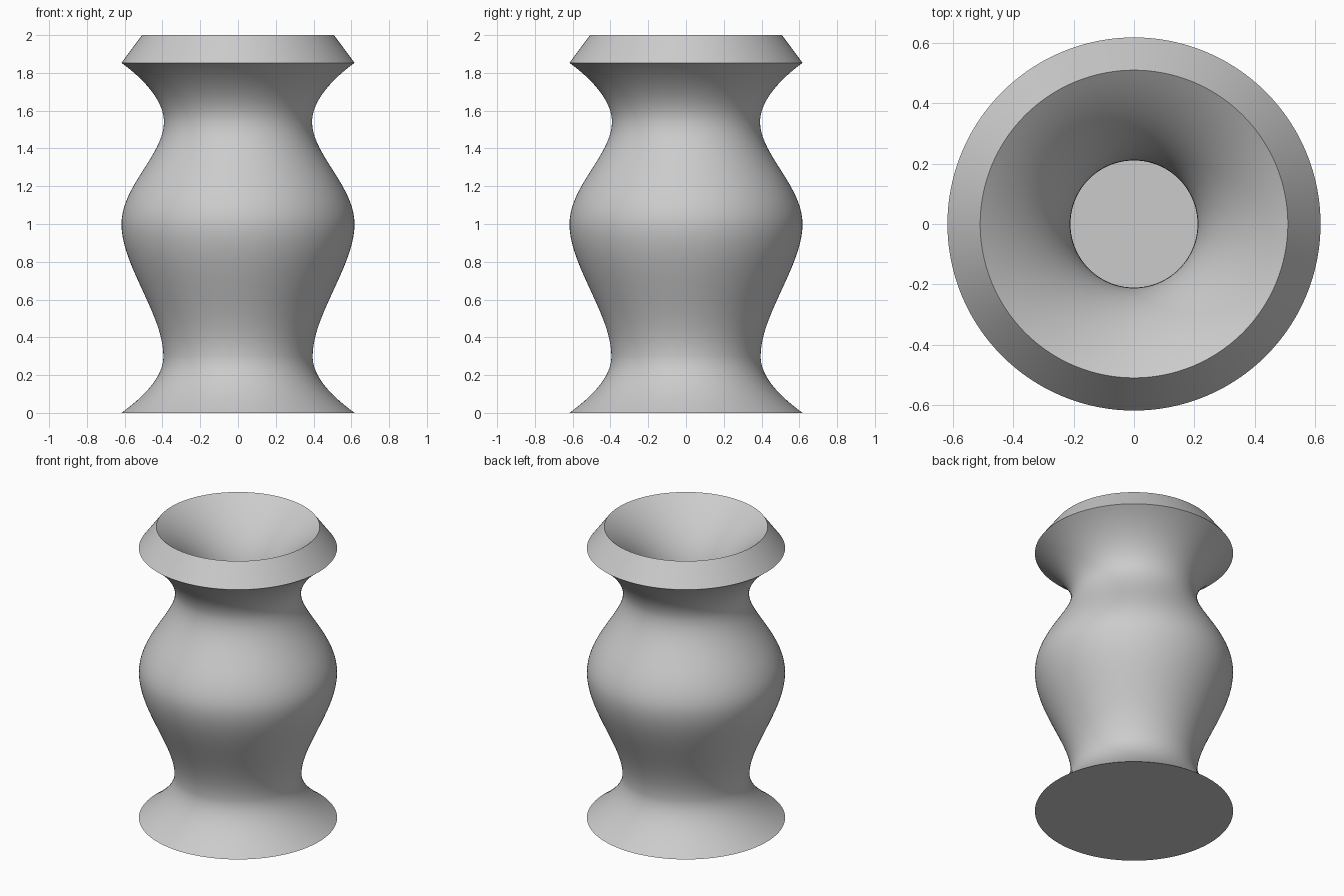
import bpy
import bmesh
import math
from mathutils import Vector
from mathutils.geometry import interpolate_bezier

cube = bpy.data.objects.get("Cube")
if cube:
    bpy.data.objects.remove(cube, do_unlink=True)

WALL = 0.182
SIDES = 128
STEPS = 20

grey = bpy.data.materials.new("plain grey")
grey.use_nodes = True
grey.diffuse_color = (0.6, 0.6, 0.6, 1)
grey.node_tree.nodes["Principled BSDF"].inputs["Base Color"].default_value = (0.6, 0.6, 0.6, 1)


def point(r, z):
    return Vector((r, 0, z))


# Outer silhouette: foot, lower neck, belly, upper neck, lip
# Each knot is (point, handle below, handle above)
knots = [
    (point(0.617, 0), None, point(0.495, 0.09)),
    (point(0.395, 0.3), point(0.395, 0.19), point(0.395, 0.52)),
    (point(0.617, 1.0), point(0.617, 0.78), point(0.617, 1.2)),
    (point(0.392, 1.54), point(0.392, 1.37), point(0.392, 1.65)),
    (point(0.617, 1.853), point(0.495, 1.765), None),
]
outer = []
for (a, _, ha), (b, hb, _) in zip(knots, knots[1:]):
    outer += interpolate_bezier(a, ha, hb, b, STEPS)[:-1]
outer.append(knots[-1][0])

# Inner wall: the outer silhouette moved inwards by the wall thickness
inner = []
for i, p in enumerate(outer):
    t = (outer[min(i + 1, len(outer) - 1)] - outer[max(i - 1, 0)]).normalized()
    q = p + Vector((-t.z, 0, t.x)) * WALL
    if q.z > WALL + 0.005:
        inner.append(q)
floor_edge = point(inner[0].x, WALL)
profile = [point(0, 0)] + outer + inner[::-1] + [floor_edge, point(0, WALL)]

# Turn the profile round the upright axis
bm = bmesh.new()
verts = [bm.verts.new(p) for p in profile]
edges = [bm.edges.new(pair) for pair in zip(verts, verts[1:])]
bmesh.ops.spin(bm, geom=verts + edges, cent=(0, 0, 0), axis=(0, 0, 1),
               angle=math.tau, steps=SIDES, use_merge=False)
bmesh.ops.remove_doubles(bm, verts=bm.verts[:], dist=0.0005)
bmesh.ops.recalc_face_normals(bm, faces=bm.faces[:])

mesh = bpy.data.meshes.new("vase")
bm.to_mesh(mesh)
bm.free()
mesh.materials.append(grey)
vase = bpy.data.objects.new("vase", mesh)
bpy.context.collection.objects.link(vase)

# Smooth sides with sharp foot, lip and floor edges
bpy.ops.object.select_all(action="DESELECT")
vase.select_set(True)
bpy.context.view_layer.objects.active = vase
bpy.ops.object.shade_smooth_by_angle(angle=math.radians(35))
